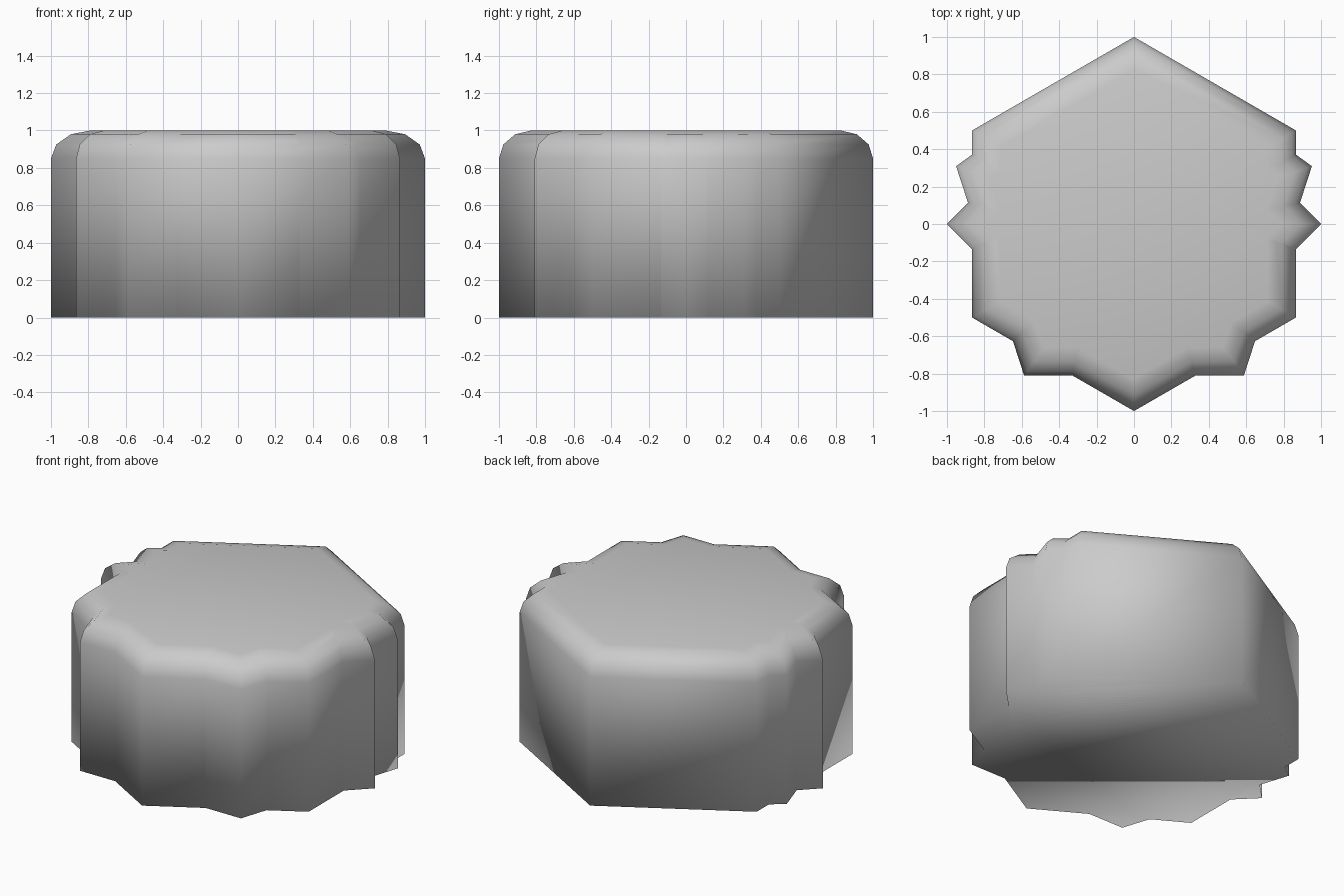
import bpy, bmesh
from math import cos, sin, pi

if "Cube" in bpy.data.objects:
    bpy.data.objects.remove(bpy.data.objects["Cube"])

HEIGHT, RADIUS, ROUND, STEPS = 1.0, 1.0, 0.15, 3


def rounded_prism(name, sides):
    """Upright prism with a corner at the back (+y) and a rounded top rim."""
    # rim profile: (inset from the wall, height)
    profile = [(0.0, 0.0)]
    for i in range(STEPS + 1):
        a = i / STEPS * pi / 2
        profile.append((ROUND * (1 - cos(a)), HEIGHT - ROUND * (1 - sin(a))))

    bm = bmesh.new()
    rings = []
    for inset, z in profile:
        r = RADIUS - inset / cos(pi / sides)
        rings.append([bm.verts.new((r * cos(pi / 2 + 2 * pi * k / sides),
                                    r * sin(pi / 2 + 2 * pi * k / sides), z))
                      for k in range(sides)])
    for low, high in zip(rings, rings[1:]):
        for k in range(sides):
            n = (k + 1) % sides
            bm.faces.new((low[k], low[n], high[n], high[k]))
    bm.faces.new(rings[-1])
    bm.faces.new(rings[0][::-1])
    for f in bm.faces:
        f.smooth = True

    mesh = bpy.data.meshes.new(name)
    bm.to_mesh(mesh)
    bm.free()
    obj = bpy.data.objects.new(name, mesh)
    bpy.context.collection.objects.link(obj)
    return obj


# Overlapping blocks sharing one centre
for part, sides in (("square_block", 4), ("pentagon_block", 5), ("hexagon_block", 6)):
    rounded_prism(part, sides)
